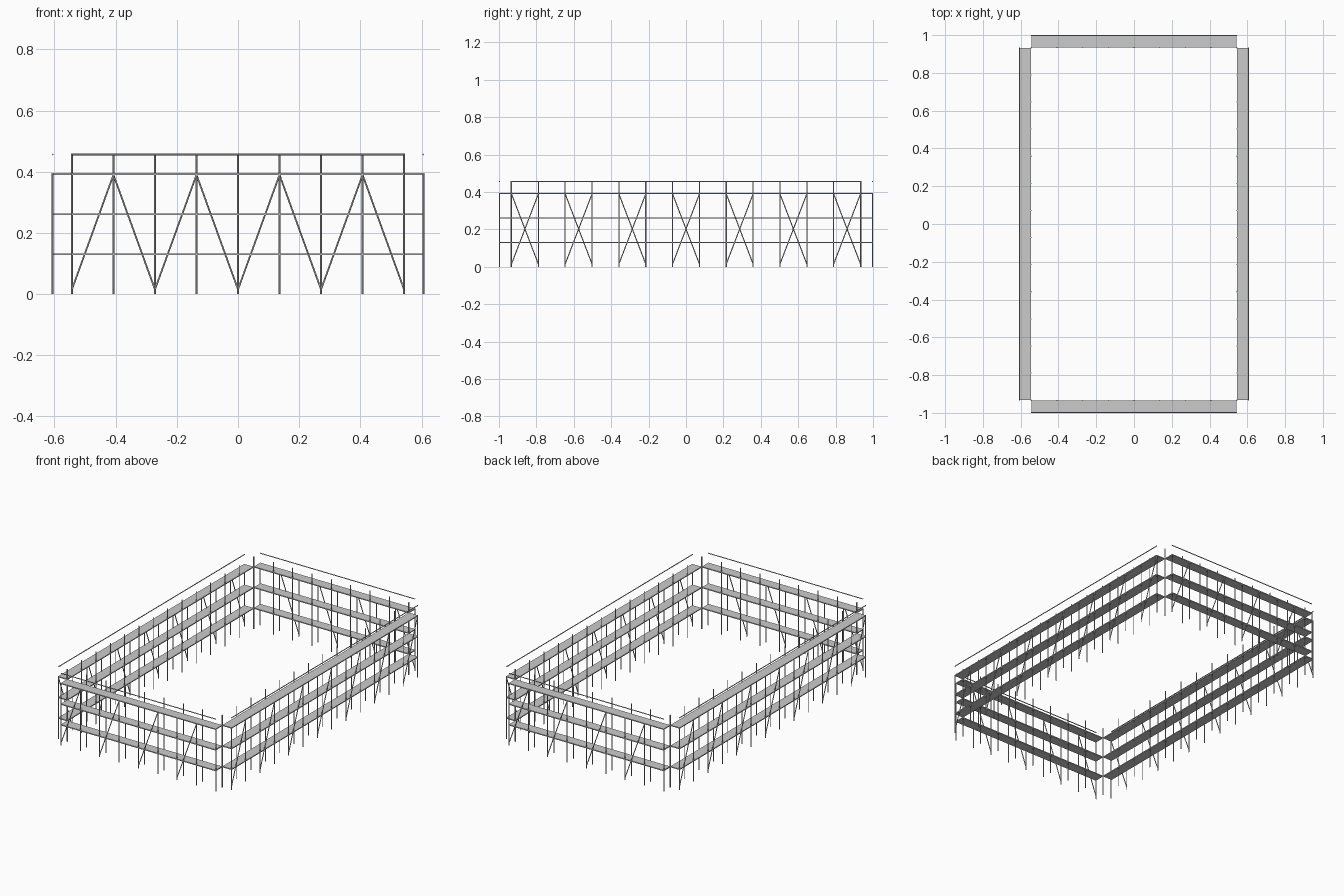
import bpy, bmesh
from math import pi
from mathutils import Vector, Matrix

if "Cube" in bpy.data.objects:
    bpy.data.objects.remove(bpy.data.objects["Cube"])

R = 0.0028                      # tube radius
LEVELS = (0.131, 0.262, 0.393)  # deck top heights
WIDTH = 0.065                   # scaffold depth
TOP = 0.459


def tube(bm, a, b):
    a, b = Vector(a), Vector(b)
    d = b - a
    m = Matrix.Translation((a + b) / 2) @ d.to_track_quat('Z', 'Y').to_matrix().to_4x4()
    bmesh.ops.create_cone(bm, cap_ends=True, segments=8, radius1=R, radius2=R,
                          depth=d.length, matrix=m)


def finish(bm, name, matrix, smooth=False):
    me = bpy.data.meshes.new(name)
    bm.to_mesh(me)
    bm.free()
    me.transform(matrix)
    for p in me.polygons:
        p.use_smooth = smooth and len(p.vertices) == 4
    ob = bpy.data.objects.new(name, me)
    bpy.context.collection.objects.link(ob)


def run(side, half, bays, face, angle):
    """One straight scaffold, built facing -y with its outer face at -face, then turned."""
    turn = Matrix.Rotation(angle, 4, 'Z')
    outer, inner = -face + R, -face + WIDTH
    xs = [-half + 2 * half * i / bays for i in range(bays + 1)]

    # short outer posts and tall inner posts
    bm = bmesh.new()
    for x in xs:
        tube(bm, (x, outer, 0), (x, outer, LEVELS[-1]))
        tube(bm, (x, inner, 0), (x, inner, TOP))
    finish(bm, side + "_posts", turn, True)

    # diagonal braces in every second bay
    bm = bmesh.new()
    for i in range(0, bays, 2):
        tube(bm, (xs[i], outer, 0.015), (xs[i + 1], outer, 0.39))
    finish(bm, side + "_braces", turn, True)

    # guard rail above the outer edge
    bm = bmesh.new()
    tube(bm, (-half, outer, TOP - R), (half, outer, TOP - R))
    finish(bm, side + "_guard_rail", turn, True)

    # walkway decks
    bm = bmesh.new()
    for z in LEVELS:
        m = Matrix.Translation((0, -face + WIDTH / 2, z - 0.001)) @ \
            Matrix.Diagonal((2 * half, WIDTH, 0.006, 1))
        bmesh.ops.create_cube(bm, size=1, matrix=m)
    finish(bm, side + "_decks", turn)


run("front", 0.543, 8, 1.0, 0)
run("right", 0.933, 13, 0.609, pi / 2)
run("back", 0.543, 8, 1.0, pi)
run("left", 0.933, 13, 0.609, -pi / 2)
